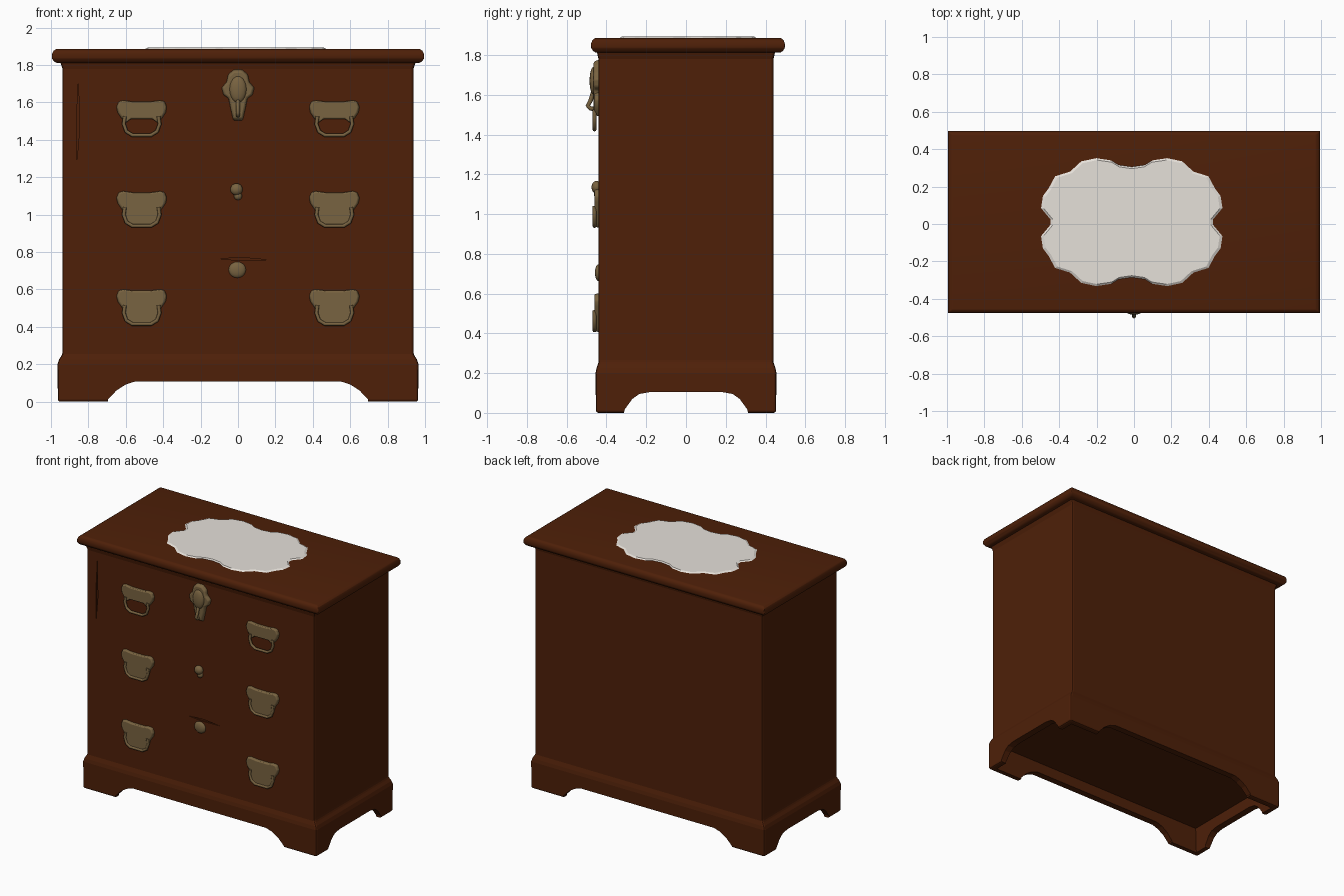
import bpy, bmesh, math
from mathutils import Vector

cube = bpy.data.objects.get("Cube")
if cube:
    bpy.data.objects.remove(cube, do_unlink=True)


def material(name, colour):
    m = bpy.data.materials.new(name)
    m.use_nodes = True
    m.diffuse_color = (*colour, 1)
    m.node_tree.nodes["Principled BSDF"].inputs["Base Color"].default_value = (*colour, 1)
    return m


wood = material("dark red wood", (0.077, 0.0142, 0.0025))
brass = material("aged brass", (0.19, 0.125, 0.052))
linen = material("white linen", (0.79, 0.75, 0.70))


def finish(name, bm, mat, bevel=0.0, smooth=True):
    bmesh.ops.recalc_face_normals(bm, faces=bm.faces)
    mesh = bpy.data.meshes.new(name)
    bm.to_mesh(mesh)
    bm.free()
    mesh.materials.append(mat)
    ob = bpy.data.objects.new(name, mesh)
    bpy.context.collection.objects.link(ob)
    if bevel:
        mod = ob.modifiers.new("soft edges", "BEVEL")
        mod.width, mod.segments, mod.limit_method = bevel, 2, "ANGLE"
    if smooth:
        bpy.ops.object.select_all(action="DESELECT")
        ob.select_set(True)
        bpy.context.view_layer.objects.active = ob
        bpy.ops.object.shade_smooth_by_angle(angle=math.radians(35))
    return ob


def prism(name, outline, push, mat, bevel=0.0, inset=1.0, smooth=True):
    """Extrude a 3D outline along push; inset shrinks the far end."""
    bm = bmesh.new()
    pts = [Vector(p) for p in outline]
    mid = sum(pts, Vector()) / len(pts)
    near = [bm.verts.new(p) for p in pts]
    far = [bm.verts.new(mid + (p - mid) * inset + Vector(push)) for p in pts]
    bm.faces.new(near)
    bm.faces.new(far)
    for i in range(len(pts)):
        j = (i + 1) % len(pts)
        bm.faces.new((near[i], near[j], far[j], far[i]))
    return finish(name, bm, mat, bevel, smooth)


def loft(name, levels, mat, bevel=0.0, y_mid=0.0, smooth=True):
    """Stack rectangles given as (height, half width, half depth)."""
    bm = bmesh.new()
    rings = [[bm.verts.new((sx * hx, y_mid + sy * hy, z))
              for sx, sy in ((-1, -1), (1, -1), (1, 1), (-1, 1))]
             for z, hx, hy in levels]
    bm.faces.new(rings[0])
    bm.faces.new(rings[-1])
    for a, b in zip(rings, rings[1:]):
        for i in range(4):
            j = (i + 1) % 4
            bm.faces.new((a[i], a[j], b[j], b[i]))
    return finish(name, bm, mat, bevel, smooth)


def tube(name, points, radius, mat):
    curve = bpy.data.curves.new(name, "CURVE")
    curve.dimensions = "3D"
    curve.bevel_depth, curve.bevel_resolution = radius, 2
    curve.use_fill_caps = True
    s = curve.splines.new("POLY")
    s.points.add(len(points) - 1)
    for p, co in zip(s.points, points):
        p.co = (*co, 1)
    curve.materials.append(mat)
    ob = bpy.data.objects.new(name, curve)
    bpy.context.collection.objects.link(ob)


def knob(name, x, y, z, size, mat):
    bm = bmesh.new()
    bmesh.ops.create_uvsphere(bm, u_segments=16, v_segments=10, radius=1)
    bmesh.ops.scale(bm, vec=size, verts=bm.verts)
    bmesh.ops.translate(bm, vec=(x, y, z), verts=bm.verts)
    return finish(name, bm, mat)


def mirrored(points):
    return points + [(-a, b) for a, b in reversed(points)]


# Carcass with flared plinth and a slight cove under the top
FRONT = -0.44
carcass = loft("carcass", [(0, 0.963, 0.453), (0.2, 0.965, 0.455), (0.225, 0.957, 0.45),
                           (0.255, 0.938, 0.44), (1.78, 0.938, 0.44), (1.83, 0.955, 0.452)],
               wood, 0.012, smooth=False)

# Arched skirt between the bracket feet, and the hollow underneath
front_arch = mirrored([(0.7, -0.05), (0.695, 0.012), (0.65, 0.06), (0.6, 0.092), (0.55, 0.108)])
side_arch = mirrored([(0.315, -0.05), (0.31, 0.015), (0.27, 0.07), (0.235, 0.095), (0.18, 0.105)])
cutters = [
    prism("front_arch_cutter", [(x, -0.6, z) for x, z in front_arch], (0, 1.2, 0), wood, smooth=False),
    prism("side_arch_cutter", [(-1.1, y, z) for y, z in side_arch], (2.2, 0, 0), wood, smooth=False),
    loft("hollow_cutter", [(-0.05, 0.925, 0.415), (0.185, 0.905, 0.4)], wood, smooth=False),
]

# Cracks in the front, carved as slim diamonds
cracks = [[(-0.862, 1.28), (-0.848, 1.45), (-0.853, 1.72), (-0.864, 1.5)],
          [(-0.1, 0.765), (0, 0.755), (0.16, 0.758), (0.03, 0.77)]]
for crack in cracks:
    cutters.append(prism("crack_cutter", [(x, FRONT - 0.02, z) for x, z in crack],
                         (0, 0.03, 0), wood, smooth=False))
for cutter in cutters:
    cutter.hide_render = True
    cutter.hide_set(True)
    cut = carcass.modifiers.new(cutter.name, "BOOLEAN")
    cut.operation, cut.object, cut.solver = "DIFFERENCE", cutter, "EXACT"

# Top board with rounded edge
loft("top_board", [(1.812, 0.97, 0.464), (1.82, 0.985, 0.477), (1.835, 0.995, 0.487),
                   (1.858, 0.995, 0.487), (1.876, 0.987, 0.48), (1.885, 0.972, 0.468)],
     wood, 0.004, 0.01)

# Scalloped cloth on the top, mirrored from one quarter
quarter = [(0, 0.295), (0.07, 0.305), (0.11, 0.33), (0.19, 0.342), (0.27, 0.325), (0.33, 0.27),
           (0.41, 0.245), (0.445, 0.18), (0.475, 0.14), (0.485, 0.075), (0.435, 0.015)]
half = quarter + [(x, -y) for x, y in reversed(quarter)]
cloth = half + [(-x, y) for x, y in reversed(half[1:-1])]
prism("cloth", [(x - 0.012, y + 0.01, 1.886) for x, y in cloth], (0, 0, 0.007), linen,
      inset=0.97, smooth=False)

# Drawer pulls: shaped plate with a hanging bail
plate_top = [(0.13, 0.03), (0.137, 0.06), (0.125, 0.09), (0.1, 0.097), (0.05, 0.09)]
short_plate = [(0.06, -0.005), (0.085, -0.025), (0.11, 0.0)] + plate_top
long_plate = [(0.055, -0.1), (0.085, -0.07), (0.105, -0.005)] + plate_top
bail = mirrored([(0.09, 0.01), (0.096, -0.03), (0.082, -0.07), (0.05, -0.09)])
for row, z, plate in (("top", 1.515, short_plate), ("middle", 1.03, long_plate),
                      ("bottom", 0.505, long_plate)):
    for sx, side in ((1, "left"), (-1, "right")):
        cx = sx * 0.515
        prism(f"{row}_{side}_plate", [(cx + x, FRONT + 0.005, z + h) for x, h in mirrored(plate)],
              (0, -0.025, 0), brass, 0.006, 0.94)
        tube(f"{row}_{side}_bail", [(cx + x, FRONT - 0.02, z + h) for x, h in bail], 0.01, brass)

# Top lock plate with a raised boss and a small hook
lock = [(0.026, 1.5), (0.042, 1.57), (0.052, 1.62), (0.08, 1.64), (0.09, 1.68),
        (0.062, 1.71), (0.055, 1.75), (0.025, 1.778)]
prism("lock_plate", [(x, FRONT + 0.005, z) for x, z in mirrored(lock)], (0, -0.03, 0),
      brass, 0.008, 0.9)
knob("lock_boss", 0, -0.465, 1.67, (0.045, 0.02, 0.07), brass)
tube("lock_hook", [(0, -0.465, 1.62), (0, -0.48, 1.57), (0, -0.494, 1.545),
                   (0, -0.48, 1.53), (0, -0.46, 1.53)], 0.011, brass)

# Small keyhole covers on the lower drawers
knob("middle_keyhole_cover", -0.008, FRONT - 0.01, 1.135, (0.033, 0.025, 0.032), brass)
knob("middle_keyhole_drop", 0, FRONT - 0.005, 1.1, (0.022, 0.018, 0.022), brass)
knob("bottom_keyhole_cover", -0.004, FRONT, 0.705, (0.046, 0.018, 0.043), brass)
